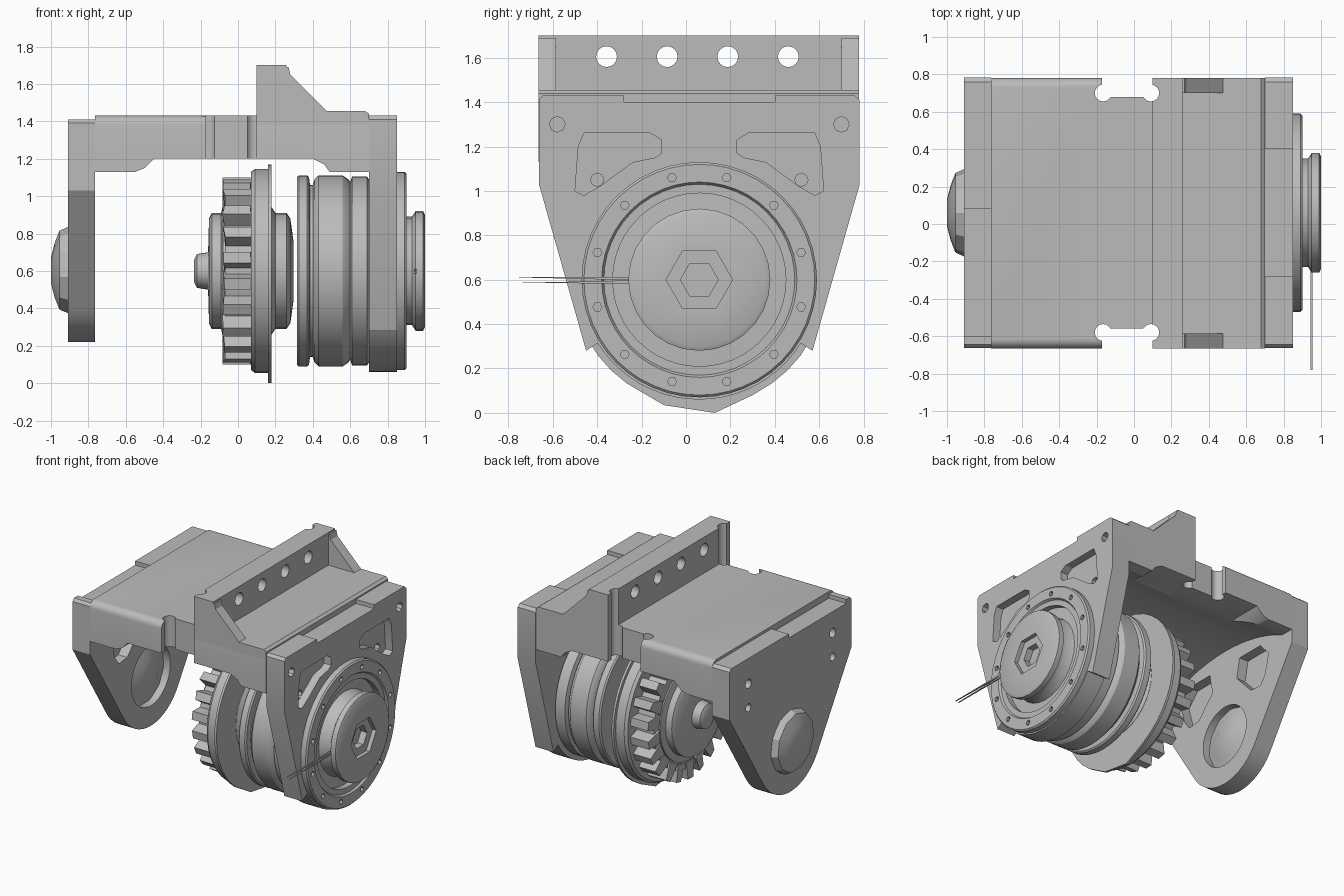
import bpy, bmesh, random
from math import sin, cos, pi, radians
from mathutils import Matrix, Vector

random.seed(4)
if "Cube" in bpy.data.objects:
    bpy.data.objects.remove(bpy.data.objects["Cube"], do_unlink=True)

steel = bpy.data.materials.new("steel_grey")
steel.use_nodes = True
grey = (0.5, 0.5, 0.5, 1)
steel.diffuse_color = grey
steel.node_tree.nodes["Principled BSDF"].inputs["Base Color"].default_value = grey

CY, CZ = 0.06, 0.6          # drive axis, running along x
FRONT, BACK = -0.665, 0.78  # frame depth


def finish(bm, name, smooth=True):
    bmesh.ops.remove_doubles(bm, verts=bm.verts, dist=1e-5)
    bmesh.ops.recalc_face_normals(bm, faces=bm.faces)
    mesh = bpy.data.meshes.new(name)
    bm.to_mesh(mesh)
    bm.free()
    ob = bpy.data.objects.new(name, mesh)
    bpy.context.collection.objects.link(ob)
    mesh.materials.append(steel)
    if smooth:
        shade(ob)
    return ob


def activate(ob):
    bpy.ops.object.select_all(action="DESELECT")
    ob.select_set(True)
    bpy.context.view_layer.objects.active = ob


def shade(ob):
    activate(ob)
    bpy.ops.object.shade_smooth_by_angle(angle=radians(30))


def prism(name, pts, axis, a, b, smooth=True):
    """Extrude a 2D outline along x (yz points), y (xz points) or z (xy points)."""
    place = {"x": lambda u, v: (a, u, v), "y": lambda u, v: (u, a, v),
             "z": lambda u, v: (u, v, a)}[axis]
    way = Vector([(b - a) * (axis == k) for k in "xyz"])
    bm = bmesh.new()
    face = bm.faces.new([bm.verts.new(place(*p)) for p in pts])
    new = bmesh.ops.extrude_face_region(bm, geom=[face])["geom"]
    bmesh.ops.translate(bm, vec=way, verts=[v for v in new if isinstance(v, bmesh.types.BMVert)])
    return finish(bm, name, smooth)


def arc(cu, cv, r, start, end, n):
    steps = [radians(start + (end - start) * i / n) for i in range(n + 1)]
    return [(cu + r * cos(t), cv + r * sin(t)) for t in steps]


def circle(cu, cv, r, n=24):
    return arc(cu, cv, r, 0, 360, n)[:-1]


def rect(u0, v0, u1, v1):
    return [(u0, v0), (u1, v0), (u1, v1), (u0, v1)]


def lathe(name, profile, sides=48):
    """Spin (x, radius) points about the drive axis."""
    bm = bmesh.new()
    vs = [bm.verts.new((x, CY, CZ + r)) for x, r in profile]
    es = [bm.edges.new(pair) for pair in zip(vs, vs[1:])]
    bmesh.ops.spin(bm, geom=vs + es, cent=(0, CY, CZ), axis=(1, 0, 0),
                   angle=2 * pi, steps=sides, use_merge=True)
    return finish(bm, name)


def cut(ob, *cutters):
    for c in cutters:
        c.hide_render = True
        mod = ob.modifiers.new("cut", "BOOLEAN")
        mod.operation, mod.solver, mod.object = "DIFFERENCE", "EXACT", c
        activate(ob)
        bpy.ops.object.modifier_apply(modifier=mod.name)
    shade(ob)


def drop(*obs):
    for o in obs:
        bpy.data.objects.remove(o, do_unlink=True)


def mirror_y(pts, s):
    return [(CY + s * u, v) for u, v in pts]


# Top bridge: rounded beam with a shallow arched underside
half = (BACK - FRONT) / 2
vault = arc(CY, -.173, 1.443, 115.4, 64.6, 16)
section = (arc(BACK - .05, 1.38, .05, 0, 90, 6) + arc(FRONT + .05, 1.38, .05, 90, 180, 6)
           + [(FRONT, 1.13)] + vault + [(BACK, 1.13)])
bridge = prism("bridge", section, "x", -.765, .7)

# Mounting bracket: foot, upright rail and end gussets
foot = prism("bracket_foot", [(.1, 1.13), (.7, 1.13), (.7, 1.44), (.68, 1.455), (.1, 1.455)],
             "y", FRONT, BACK)
rail = prism("bracket_rail", rect(.1, 1.45, .26, 1.7), "y", FRONT, BACK)
for side, a, b in (("front", FRONT, FRONT + .08), ("back", BACK - .08, BACK)):
    prism(side + "_gusset", [(.25, 1.45), (.48, 1.45), (.28, 1.65), (.27, 1.69), (.25, 1.69)], "y", a, b)

for i in range(4):
    hole = prism("hole", circle(-.358 + i * .273, 1.605, .047, 16), "x", 0, .4)
    cut(rail, hole)
    drop(hole)

# Clearance under the beam and relief notches in both long edges
under = prism("under", [(-.56, 1.0), (-.55, 1.13), (-.5, 1.15), (-.45, 1.2), (.4, 1.2),
                        (.46, 1.17), (.49, 1.13), (.49, 1.0)], "y", -1, 1)
arch = prism("arch", [(CY - .62, 1.0)] + vault + [(CY + .62, 1.0)], "x", .05, .69)
cut(bridge, under)
cut(foot, under, arch)
drop(under, arch)
for s in (-1, 1):
    edge = CY + s * .62
    tools = [prism("notch", [(-.17, edge), (.1, edge), (.1, s * 1.0), (-.17, s * 1.0)], "z", 1, 1.8)]
    tools += [prism("relief", circle(x, edge + s * .02, .045, 16), "z", 1, 1.8) for x in (-.165, .09)]
    for ob in (bridge, foot, rail):
        cut(ob, *tools)
    drop(*tools)


# Side plates: square shoulders tapering to a round lower end
def plate(name, top, r, a, b, start, extra=()):
    lower = arc(CY, CZ, r, start, 540 - start, 20)
    side = [(half, top - .02), (half, 1.03)] + list(extra)
    left = mirror_y(side, -1)
    right = mirror_y(side[::-1], 1)
    shoulders = [(BACK - .02, top), (FRONT + .02, top)]
    return prism(name, left + lower + right + shoulders, "x", a, b)


drive_plate = plate("drive_plate", 1.43, .54, .7, .85, 212, [(.51, .28)])
idle_plate = plate("idler_plate", 1.41, .38, -.91, -.765, 212.5)

# Weight-saving pockets and screw holes
drive_pocket = [(.17, 1.17), (.2, 1.15), (.3, 1.13), (.45, 1.02), (.52, .98), (.56, 1.0),
                (.545, 1.2), (.52, 1.26), (.22, 1.26), (.17, 1.23)]
idle_pocket = [(.13, 1.0), (.28, .84), (.38, .83), (.43, .9), (.47, 1.05), (.38, 1.15), (.16, 1.15)]
for s in (-1, 1):
    tools = [prism("pocket", mirror_y(drive_pocket, s), "x", .79, 1),
             prism("screw", circle(CY + s * .46, 1.05, .03, 8), "x", .75, 1),
             prism("screw", circle(CY + s * .64, 1.3, .035, 8), "x", .78, 1)]
    cut(drive_plate, *tools)
    drop(*tools)
    tools = [prism("pocket", mirror_y(idle_pocket, s), "x", -.84, -.7),
             prism("screw", circle(CY + s * .5, 1.22, .035, 12), "x", -1, -.85),
             prism("screw", circle(CY + s * .5, 1.04, .03, 12), "x", -1, -.85)]
    cut(idle_plate, *tools)
    drop(*tools)

# Bores for the bearings and shallow steps along the plate tops
for ob, r, step in ((idle_plate, .23, rect(-.6, 1.38, .08, 1.6)),
                    (drive_plate, .42, rect(-.28, 1.4, .4, 1.6))):
    tools = [prism("bore", circle(CY, CZ, r, 32), "x", -1, 1), prism("step", step, "x", -1, 1)]
    cut(ob, *tools)
    drop(*tools)

# Idler bearing: blunt faceted stub in the bore
lathe("idler_bearing", [(-.775, 0), (-.775, .1), (-.8, .16), (-.82, .235), (-.91, .235),
                        (-.955, .215), (-.98, .15), (-1.0, .07), (-.99, 0)], 11)

# Bolted ring on the outside of the drive plate
ring = lathe("bearing_ring", [(.83, .39), (.83, .53), (.89, .53), (.9, .52), (.9, .44), (.885, .43),
                              (.885, .39), (.83, .39)], 48)
for i in range(12):
    t = radians(15 + 30 * i)
    hole = prism("bolt_hole", circle(CY + .475 * cos(t), CZ + .475 * sin(t), .02, 6), "x", .88, 1)
    cut(ring, hole)
    drop(hole)

# Drive cap with a stepped hexagonal socket
cap = lathe("drive_cap", [(.7, 0), (.7, .42), (.84, .42), (.845, .31), (.9, .29), (.93, .29),
                          (.95, .32), (.99, .32), (1.0, .3), (1.0, 0)], 28)
for r, depth in ((.15, .97), (.085, .92)):
    sock = prism("socket", circle(CY, CZ, r, 6), "x", depth, 1.1)
    cut(cap, sock)
    drop(sock)

# Grooved drum, with a narrow gap to the hub of the flanged sprocket
lathe("drum", [(.315, 0), (.315, .5), (.325, .51), (.37, .51), (.38, .5), (.385, .46), (.4, .46),
               (.41, .49), (.43, .51), (.56, .51), (.59, .49), (.6, .475), (.61, .505),
               (.69, .505), (.7, .49), (.7, 0)], 56)
lathe("sprocket_hub", [(-.235, 0), (-.235, .06), (-.22, .09), (-.16, .1), (-.155, .28), (-.14, .31),
                       (-.09, .31), (-.08, .36), (.08, .36), (.18, .34), (.2, .31), (.26, .31),
                       (.28, .28), (.298, .15), (.298, 0)], 32)
lathe("sprocket_flange", [(.07, 0), (.07, .53), (.09, .545), (.17, .545), (.175, .53), (.175, 0)], 48)
lathe("sprocket_core", [(-.07, 0), (-.07, .42), (.08, .42), (.08, 0)], 40)

# Thin flange lip, bent to a point at its lowest edge
prism("flange_lip", arc(CY, CZ, .57, -55, 235, 32) + [(-.1, .035), (.13, 0), (.3, .08)],
      "x", .16, .178)

# Sprocket teeth, slightly worn
bm = bmesh.new()
for i in range(22):
    tooth = bmesh.ops.create_cube(bm, size=1)["verts"]
    for v in tooth:
        narrow = .6 if v.co.z > 0 else 1
        v.co = Vector((v.co.x * .15 + random.uniform(-.01, .01), v.co.y * .1 * narrow,
                       v.co.z * .13 + .435))
    turn = Matrix.Rotation(2 * pi * i / 22, 4, "X")
    bmesh.ops.transform(bm, matrix=Matrix.Translation((0, CY, CZ)) @ turn, verts=tooth)
finish(bm, "sprocket_teeth", False)

# Thin wire ends sticking out of the cap towards the front
for i, (z, tip) in enumerate(((.59, -.75), (.605, -.78))):
    prism("wire_%d" % i, [(-.2, z - .008), (-.2, z + .008), (tip, z + (i - .4) * .01)], "x", .945, .955, False)
